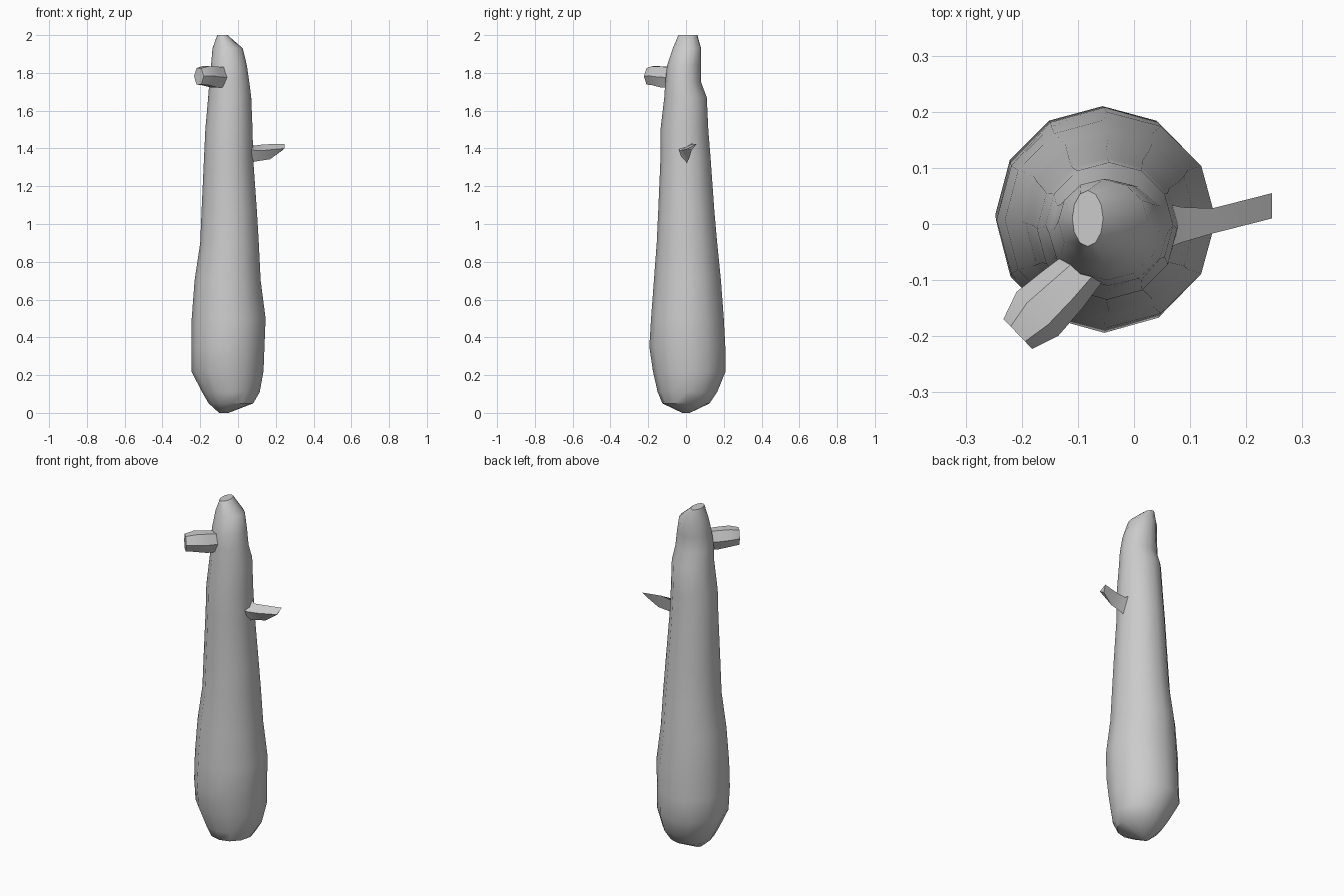
import bpy, bmesh, math
from mathutils import Vector


def loft(name, rings, angle):
    # Skin a closed tube through matching rings of points and cap both ends
    bm = bmesh.new()
    loops = [[bm.verts.new(p) for p in ring] for ring in rings]
    n = len(loops[0])
    for a, b in zip(loops, loops[1:]):
        for i in range(n):
            j = (i + 1) % n
            bm.faces.new((a[i], a[j], b[j], b[i]))
    bm.faces.new(loops[0])
    bm.faces.new(loops[-1])
    bmesh.ops.recalc_face_normals(bm, faces=bm.faces)
    mesh = bpy.data.meshes.new(name)
    bm.to_mesh(mesh)
    bm.free()
    obj = bpy.data.objects.new(name, mesh)
    bpy.context.collection.objects.link(obj)
    bpy.context.view_layer.objects.active = obj
    obj.select_set(True)
    bpy.ops.object.shade_smooth_by_angle(angle=math.radians(angle))
    obj.select_set(False)
    return obj


# Trunk: z, left x, right x, front y, back y
profile = [
    (0.00, -0.10, -0.05, -0.02, 0.02),
    (0.05, -0.155, 0.08, -0.125, 0.125),
    (0.11, -0.19, 0.115, -0.15, 0.165),
    (0.22, -0.247, 0.135, -0.175, 0.21),
    (0.35, -0.246, 0.14, -0.194, 0.208),
    (0.50, -0.245, 0.146, -0.185, 0.20),
    (0.70, -0.23, 0.12, -0.17, 0.185),
    (0.90, -0.20, 0.11, -0.155, 0.165),
    (1.07, -0.193, 0.10, -0.147, 0.15),
    (1.35, -0.18, 0.08, -0.135, 0.13),
    (1.50, -0.173, 0.077, -0.135, 0.118),
    (1.67, -0.158, 0.07, -0.115, 0.11),
    (1.75, -0.152, 0.06, -0.11, 0.08),
    (1.84, -0.143, 0.047, -0.10, 0.08),
    (1.93, -0.135, 0.025, -0.07, 0.08),
    (2.00, -0.11, -0.055, -0.04, 0.06),
]
SIDES = 12
rings = []
for z, x0, x1, y0, y1 in profile:
    rings.append([((x0 + x1) / 2 + (x1 - x0) / 2 * math.cos(math.tau * i / SIDES),
                   (y0 + y1) / 2 + (y1 - y0) / 2 * math.sin(math.tau * i / SIDES), z)
                  for i in range(SIDES)])
loft("trunk", rings, 40)


# Stubby branch at upper left: hexagonal stump pointing to the front left
out = Vector((-0.72, -0.69, 0)).normalized()
side = Vector((-out.y, out.x, 0))
stub = []
for centre, wide, tall in (((-0.06, -0.05, 1.775), 0.035, 0.06),
                           ((-0.125, -0.115, 1.778), 0.048, 0.064),
                           ((-0.172, -0.16, 1.785), 0.054, 0.058),
                           ((-0.207, -0.196, 1.782), 0.037, 0.050)):
    stub.append([Vector(centre) + side * wide * math.cos(math.tau * i / 6)
                 + Vector((0, 0, tall * math.sin(math.tau * i / 6))) for i in range(6)])
loft("left_branch_stub", stub, 40)

# Thin three-sided twig on the right, with a flared root
loft("right_twig", [
    [(0.04, -0.05, 1.41), (0.04, 0.04, 1.45), (0.04, 0.0, 1.26)],
    [(0.085, -0.033, 1.39), (0.085, 0.03, 1.415), (0.085, 0.005, 1.33)],
    [(0.14, -0.017, 1.39), (0.14, 0.028, 1.422), (0.17, 0.015, 1.343)],
    [(0.246, 0.01, 1.40), (0.246, 0.055, 1.423), (0.235, 0.03, 1.39)],
], 40)
